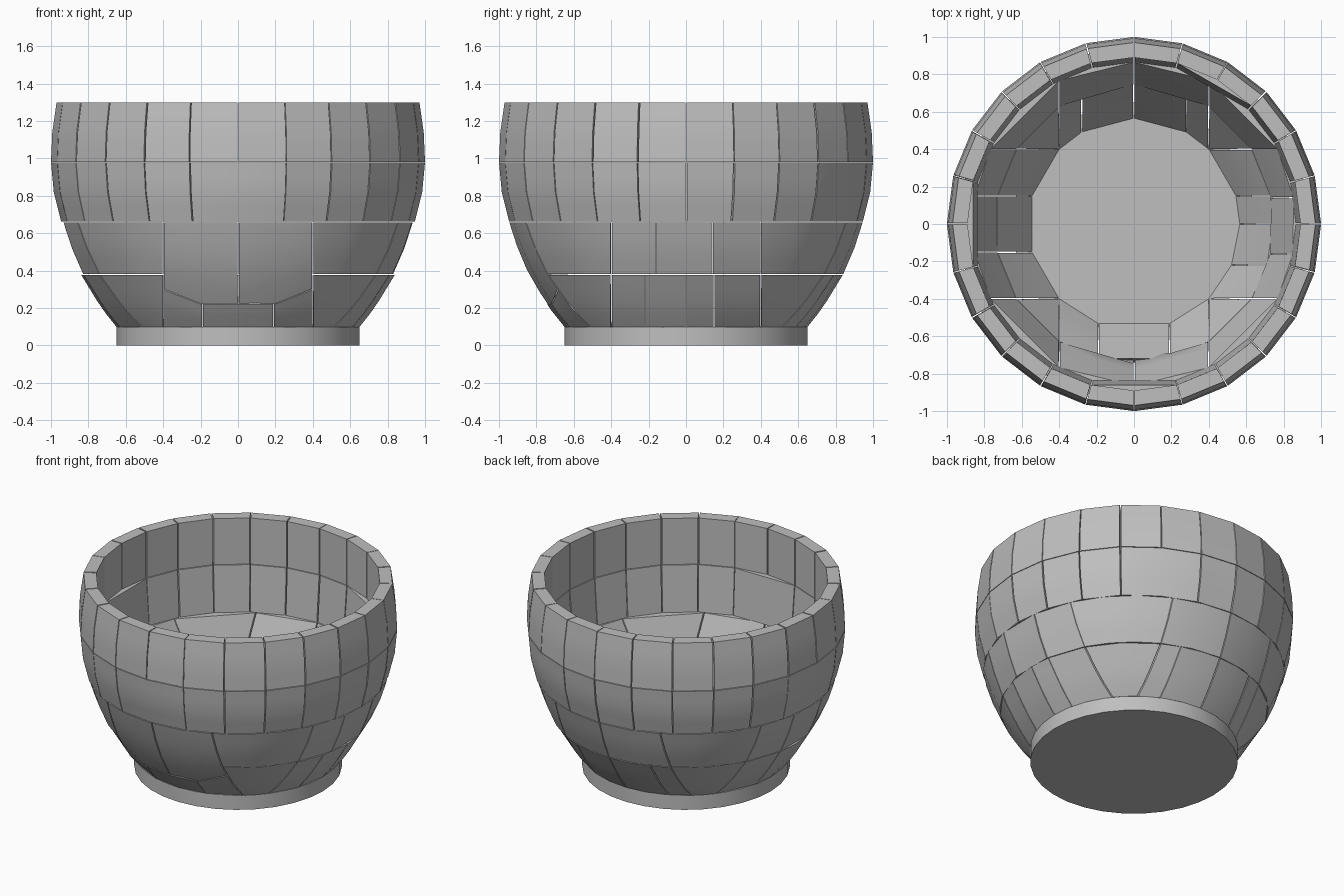
import bpy, bmesh, math, random
from mathutils import Vector

random.seed(4)
cube = bpy.data.objects.get("Cube")
if cube:
    bpy.data.objects.remove(cube, do_unlink=True)

stone = bpy.data.materials.new("grey stone")
stone.use_nodes = True
GREY = (0.52, 0.52, 0.52, 1)
stone.diffuse_color = GREY
stone.node_tree.nodes["Principled BSDF"].inputs["Base Color"].default_value = GREY

# Wall profiles as (height, radius)
OUTER = [(0.1, 0.65), (0.2, 0.73), (0.38, 0.84), (0.52, 0.9), (0.66, 0.945),
         (0.82, 0.985), (0.98, 1.0), (1.14, 0.993), (1.3, 0.97)]
INNER = [(0.1, 0.565), (0.38, 0.745), (0.66, 0.865), (0.98, 0.89), (1.3, 0.89)]


def radius(profile, z):
    for (z0, r0), (z1, r1) in zip(profile, profile[1:]):
        if z <= z1:
            return r0 + (r1 - r0) * (z - z0) / (z1 - z0)
    return profile[-1][1]


def polar(angle, r, z):
    return Vector((r * math.cos(angle), r * math.sin(angle), z))


def seam_angle(seam, r):
    """A seam is a base angle plus a sideways offset of its cutting plane."""
    base, offset = seam
    return math.radians(base) + math.asin(max(-1, min(1, offset / r)))


def add_block(bm, left, right, z0, z1, lips=None):
    """One curved outside, flat inside block; lips are its outer lower or upper heights."""
    gap = [random.uniform(0.0015, 0.005) for _ in range(2)]
    mid_z = (z0 + z1) / 2
    r_mid = radius(OUTER, mid_z)
    span = seam_angle(right, r_mid) - seam_angle(left, r_mid)
    cols = max(1, round(span / math.radians(14)))
    rows = 4

    def ends(r):
        a = seam_angle(left, r) + gap[0] / r
        b = seam_angle(right, r) - gap[1] / r
        return (a, b) if b > a else ((a + b) / 2, (a + b) / 2)

    corners = []
    zi = (z0 + (0.002 if z0 > 0.11 else 0), z1 - (0.002 if z1 < 1.29 else 0))
    for z in zi:
        r = radius(INNER, z)
        corners.append([polar(a, r, z) for a in ends(r)])

    out, inn = [], []
    for i in range(rows + 1):
        t = i / rows
        o_row, i_row = [], []
        for j in range(cols + 1):
            s = j / cols
            lo, hi = zi
            if lips:
                lip = lips[1] + (lips[2] - lips[1]) * s
                if lips[0] == "bottom":
                    lo = lip + 0.003
                else:
                    hi = lip - 0.003
            z = lo + (hi - lo) * t
            r = radius(OUTER, z)
            a, b = ends(r)
            o_row.append(bm.verts.new(polar(a + (b - a) * s, r, z)))
            low = corners[0][0].lerp(corners[0][1], s)
            high = corners[1][0].lerp(corners[1][1], s)
            i_row.append(bm.verts.new(low.lerp(high, t)))
        out.append(o_row)
        inn.append(i_row)

    for i in range(rows):
        for j in range(cols):
            for g in (out, inn):
                bm.faces.new((g[i][j], g[i][j + 1], g[i + 1][j + 1], g[i + 1][j]))
        for j in (0, cols):
            bm.faces.new((out[i][j], out[i + 1][j], inn[i + 1][j], inn[i][j]))
    for j in range(cols):
        for i in (0, rows):
            bm.faces.new((out[i][j], out[i][j + 1], inn[i][j + 1], inn[i][j]))


def finish(name, bm):
    bmesh.ops.remove_doubles(bm, verts=bm.verts, dist=0.0002)
    bmesh.ops.recalc_face_normals(bm, faces=bm.faces)
    mesh = bpy.data.meshes.new(name)
    bm.to_mesh(mesh)
    bm.free()
    obj = bpy.data.objects.new(name, mesh)
    bpy.context.collection.objects.link(obj)
    mesh.materials.append(stone)
    bpy.ops.object.select_all(action="DESELECT")
    obj.select_set(True)
    bpy.context.view_layer.objects.active = obj
    bpy.ops.object.shade_smooth_by_angle(angle=math.radians(30))


def build_course(name, seams, z0, z1, lip_rule=None):
    bm = bmesh.new()
    for left, right in zip(seams, seams[1:] + [(seams[0][0] + 360, seams[0][1])]):
        add_block(bm, left, right, z0, z1, lip_rule(left, right) if lip_rule else None)
    finish(name, bm)


def side_seams(front, right, back, left):
    """Seams cut square to the four sides, leaving flared corner blocks."""
    sides = zip((-90, 0, 90, 180), (front, right, back, left))
    return [(base, off) for base, offs in sides for off in (-0.4, *offs, 0.4)]


def front_lip(edge):
    """Sagging joint between the two lowest courses at the front."""
    def rule(left, right):
        if left[0] == -90 and right[0] == -90:
            return (edge, *(0.15 + 0.375 * abs(s[1]) for s in (left, right)))
        return None
    return rule


# Four courses of blocks
build_course("bottom_course", side_seams((-0.19, 0.19), (-0.22, 0, 0.15),
             (-0.28, 0, 0.28), (-0.15, 0.15)), 0.1, 0.38, front_lip("top"))
build_course("lower_course", side_seams((0,), (-0.16, 0.14), (0,), (-0.15, 0.15)),
             0.38, 0.66, front_lip("bottom"))
build_course("upper_course", [(a, 0) for a in range(-105, 255, 15) if a not in (-90, 60, 180)],
             0.66, 0.98)
build_course("rim_course", [(a, 0) for a in range(-105, 255, 15)], 0.98, 1.3)

# Foot disc, whose top is also the floor of the bowl
bm = bmesh.new()
bmesh.ops.create_cone(bm, cap_ends=True, segments=32, radius1=0.65, radius2=0.65, depth=0.1)
bmesh.ops.translate(bm, verts=bm.verts, vec=(0, 0, 0.05))
finish("foot", bm)
